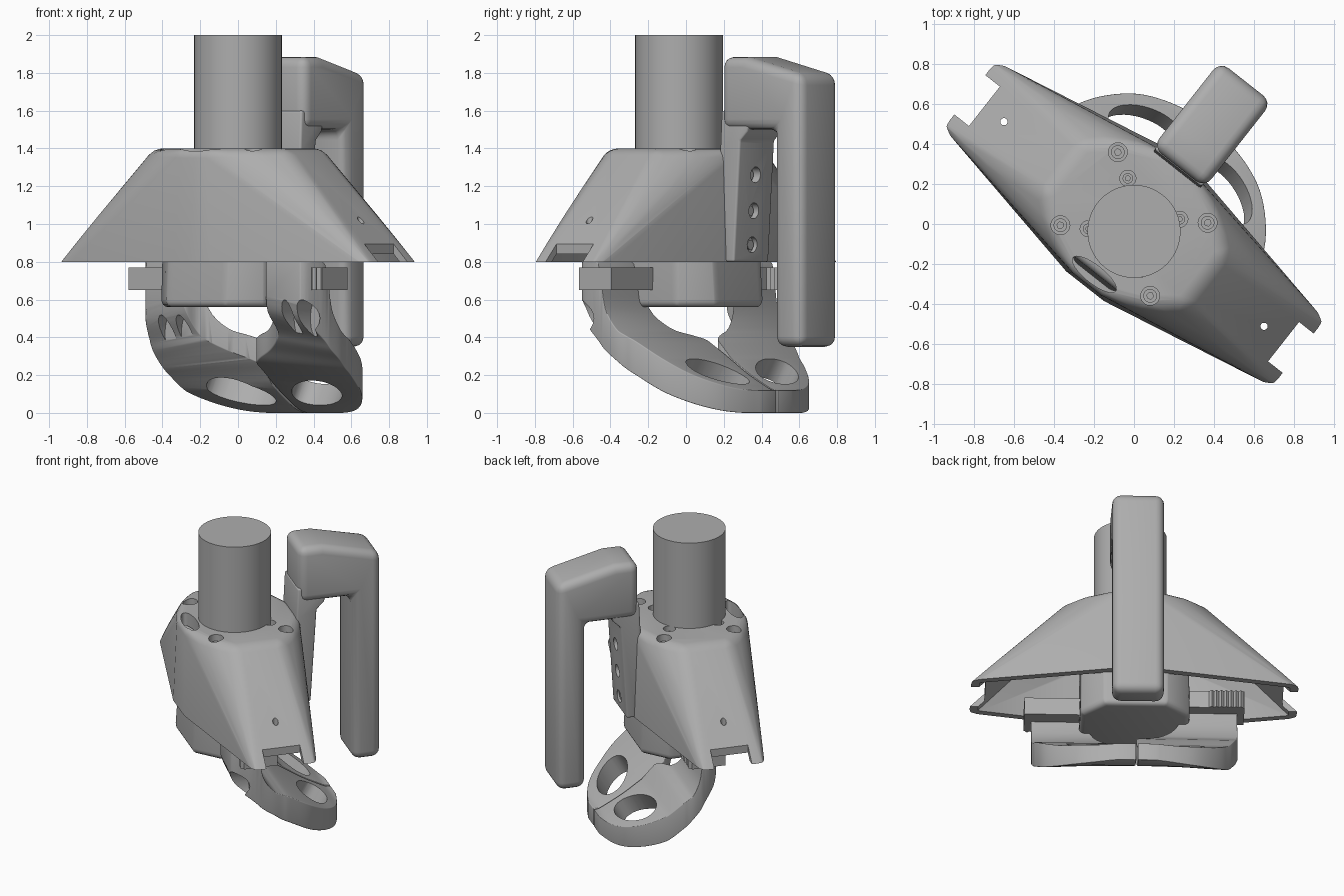
import bpy, bmesh, math
from mathutils import Matrix, Vector

if "Cube" in bpy.data.objects:
    bpy.data.objects.remove(bpy.data.objects["Cube"])

TURN = Matrix.Rotation(math.radians(-38.2), 4, "Z")
ACROSS = Matrix.Rotation(math.pi / 2, 4, "X")
SIGNS = [(1, 1), (-1, 1), (-1, -1), (1, -1)]

grey = bpy.data.materials.new("plain_grey")
grey.use_nodes = True
tone = (0.42, 0.42, 0.42, 1)
grey.diffuse_color = tone
grey.node_tree.nodes["Principled BSDF"].inputs["Base Color"].default_value = tone


def to_object(name, bm):
    bmesh.ops.recalc_face_normals(bm, faces=bm.faces)
    mesh = bpy.data.meshes.new(name)
    bm.to_mesh(mesh)
    bm.free()
    mesh.materials.append(grey)
    obj = bpy.data.objects.new(name, mesh)
    bpy.context.collection.objects.link(obj)
    return obj


def box(name, low, high):
    bm = bmesh.new()
    bmesh.ops.create_cube(bm, size=1)
    for v in bm.verts:
        v.co = [l + (c + 0.5) * (h - l) for l, h, c in zip(low, high, v.co)]
    return to_object(name, bm)


def cylinder(name, centre, radius, depth, sides=32, turn=Matrix(), stretch=(1, 1, 1)):
    bm = bmesh.new()
    place = Matrix.Translation(centre) @ turn @ Matrix.Diagonal((*stretch, 1))
    bmesh.ops.create_cone(bm, cap_ends=True, segments=sides, radius1=radius,
                          radius2=radius, depth=depth, matrix=place)
    return to_object(name, bm)


def hull(name, low_pts, low_z, high_pts, high_z, round_by=0):
    """Solid between two outlines, each given by one quarter of its corners."""
    bm = bmesh.new()
    for pts, z in ((low_pts, low_z), (high_pts, high_z)):
        for x, y in pts:
            for sx, sy in SIGNS:
                bm.verts.new((sx * x, sy * y, z))
    bmesh.ops.convex_hull(bm, input=bm.verts)
    bmesh.ops.dissolve_limit(bm, angle_limit=0.02, verts=bm.verts, edges=bm.edges)
    if round_by:
        sharp = [e for e in bm.edges if e.calc_face_angle(0) > 0.3
                 and max(v.co.z for v in e.verts) > low_z + 0.01]
        bmesh.ops.bevel(bm, geom=sharp, offset=round_by, segments=4, profile=0.5,
                        affect="EDGES", clamp_overlap=True)
    return to_object(name, bm)


def extrude(name, profile, half):
    """Side outline (y, z) given thickness across x."""
    bm = bmesh.new()
    face = bm.faces.new([bm.verts.new((-half, y, z)) for y, z in profile])
    out = bmesh.ops.extrude_face_region(bm, geom=[face])["geom"]
    bmesh.ops.translate(bm, vec=(2 * half, 0, 0),
                        verts=[g for g in out if isinstance(g, bmesh.types.BMVert)])
    return to_object(name, bm)


def smooth_rows(rows, steps=4):
    """Catmull-Rom rows between the given ones."""
    rows = [Vector(r) for r in rows]
    padded = [rows[0]] + rows + [rows[-1]]
    out = []
    for a, b, c, d in zip(padded, padded[1:], padded[2:], padded[3:]):
        for k in range(steps):
            t = k / steps
            out.append(b + (c - a) * (t / 2) + (a * 2 - b * 5 + c * 4 - d) * (t * t / 2)
                       + (b * 3 - a - c * 3 + d) * (t ** 3 / 2))
    return out + [rows[-1]]


def finish(obj, cutters=(), round_by=0, angle=35):
    """Round and cut the part, turn it into place, then shade it."""
    if round_by:
        mod = obj.modifiers.new("round", "BEVEL")
        mod.width, mod.segments = round_by, 4
        mod.limit_method, mod.angle_limit = "ANGLE", math.radians(angle)
    for cutter in cutters:
        mod = obj.modifiers.new("cut", "BOOLEAN")
        mod.operation, mod.solver, mod.object = "DIFFERENCE", "EXACT", cutter
        cutter.hide_render = True
    bpy.context.view_layer.update()
    graph = bpy.context.evaluated_depsgraph_get()
    mesh = bpy.data.meshes.new_from_object(obj.evaluated_get(graph))
    obj.modifiers.clear()
    obj.data = mesh
    for cutter in cutters:
        bpy.data.objects.remove(cutter)
    mesh.transform(TURN)
    bpy.ops.object.select_all(action="DESELECT")
    obj.select_set(True)
    bpy.context.view_layer.objects.active = obj
    bpy.ops.object.shade_smooth_by_angle(angle=math.radians(35))


# Hollow tapered shell, trimmed flat below, with open ends, bolt pockets and a slot
shell = hull("shell", [(1.04, .215), (.12, .395)], .8,
             [(.45, .16), (.3, .29), (.1, .38)], 1.4, .05)
cuts = [box("trim", (-2, -1, 0), (2, 1, .8)),
        hull("cavity", [(1.01, .175), (.1, .355)], .78,
             [(.49, .13), (.1, .33)], 1.31)]
for s in (1, -1):
    cuts.append(box("end_notch", (min(s * .95, s * 1.2), -.125, .7),
                    (max(s * .95, s * 1.2), .125, 1)))
    cuts.append(cylinder("pin_hole", (s * .826, 0, 1), .018, .5, 16))
for sx, sy in SIGNS:
    cuts.append(cylinder("pocket", (sx * .285, sy * .232, 1.42), .047, .14))
    cuts.append(cylinder("inner_pocket", (sx * .165, sy * .16, 1.42), .04, .12))
cuts.append(cylinder("top_slot", (0, -.32, 1.4), .045, .2, stretch=(3, 1, 1)))
finish(shell, cuts)

# Bolt heads with sockets
for sx, sy in SIGNS:
    for x, y, z, r in ((.285, .232, 1.34, .034), (.165, .16, 1.35, .026)):
        spot = (sx * x, sy * y, z)
        bolt = cylinder("bolt", spot, r, .04, 24)
        finish(bolt, [cylinder("socket", (spot[0], spot[1], z + .02), r * .5, .03, 6)])

# Wrist post
post_at = TURN.inverted() @ Vector((0, -.037, 1.67))
finish(cylinder("wrist_post", post_at, .232, .66, 64))

# Drive housing underneath
outline = [(.35, .215), (.2, .36)]
finish(hull("housing", outline, .56, [(.34, .2), (.2, .31)], 1.3), (), .035, 20)

# Toothed racks carrying the fingers
for s in (1, -1):
    x0, x1 = sorted((s * .02, s * .7))
    y0, y1 = sorted((s * -.17, s * .05))
    finish(box("rack", (x0, y0, .65), (x1, y1, .77)))
    for i in range(7):
        x = s * (.49 + i * .031)
        finish(cylinder("rack_tooth", (x, s * -.17, .71), .016, .12, 4))

# Curved fingers: stations of y, inner x, outer x, bottom z, top z
STATIONS = [
    (-.23, .37, .6, .57, .8), (-.19, .35, .625, .48, .8), (-.08, .33, .65, .38, .79),
    (-.03, .28, .655, .33, .56), (.04, .18, .655, .28, .45), (.1, .06, .645, .235, .41),
    (.16, .006, .635, .2, .38), (.3, .006, .59, .115, .29), (.42, .006, .505, .055, .21),
    (.52, .006, .39, .015, .155), (.58, .006, .26, 0, .125), (.615, .006, .12, 0, .12)]
for s, side, shift in ((1, "left", 0), (-1, "right", .21)):
    bm = bmesh.new()
    rings = []
    for y, a, b, lo, hi in smooth_rows(STATIONS):
        # The underside is dished, rising towards the seam
        dish = .05 * min(1, max(0, .5 - y) / .3)
        y += shift * max(0, .3 - y) / .53
        a, lo = max(a, .006), max(lo, 0)
        rings.append([bm.verts.new((s * x, y, z))
                      for x, z in ((a, lo + dish), (b, lo), (b, hi), (a, hi))])
    for p, q in zip(rings, rings[1:]):
        for i in range(4):
            j = (i + 1) % 4
            bm.faces.new((p[i], p[j], q[j], q[i]))
    bm.faces.new(rings[0])
    bm.faces.new(rings[-1])
    finger = to_object(side + "_finger", bm)
    tilt = Matrix.Rotation(-.5, 4, "X") @ Matrix.Rotation(s * -.4, 4, "Z")
    window = cylinder("window", (s * .255, .385, .165), .112, .6, 40, tilt, (1.75, 1, 1))
    slots = [cylinder("grip_slot", (s * (x + s * .045), -.2 + shift * .85, .46 + s * .04),
                      .038, .2, 24, ACROSS, (1, 2.6, 1)) for x in (.45, .56)]
    finish(finger, [window] + slots, .03, 40)

# Handle: sloping bridge with a long outer grip
grip = extrude("handle", [(.36, 1.5), (.36, 1.885), (.52, 1.885), (.903, 1.79),
                          (.903, .35), (.715, .35), (.715, 1.5)], .165)
finish(grip, (), .055, 40)

# Mounting plate joining the handle to the shell, with three bolt holes
plate = extrude("handle_plate", [(.37, .8), (.345, 1.4), (.355, 1.6), (.56, 1.6),
                                 (.53, 1.49), (.48, 1.44), (.44, .8)], .15)
holes = [cylinder("plate_hole", (0, .46, z), .042, .08, 24, ACROSS)
         for z in (.89, 1.07, 1.26)]
finish(plate, holes, .012)
for z in (.89, 1.07, 1.26):
    finish(cylinder("plate_bolt", (0, .42, z), .026, .03, 16, ACROSS))
